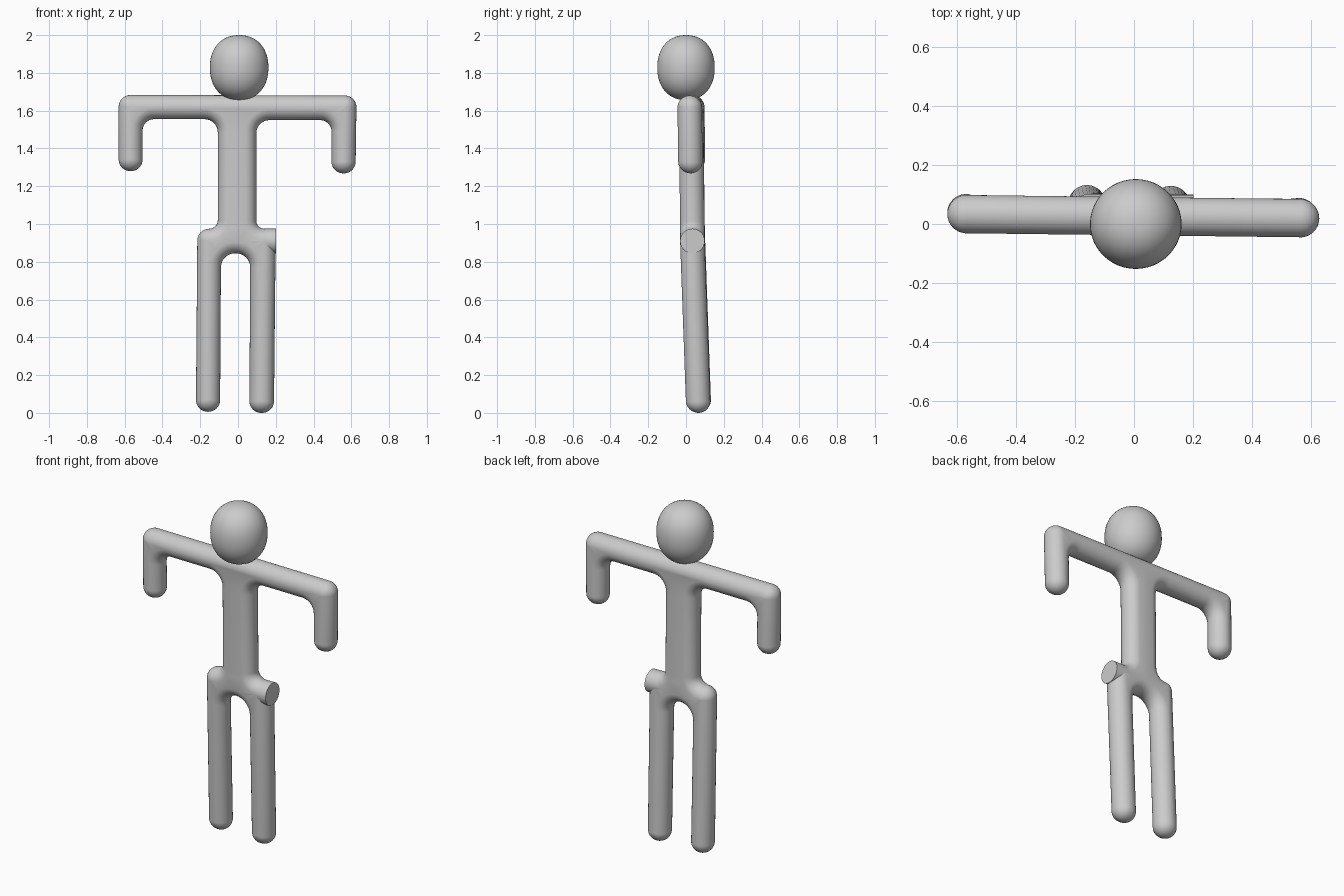
import bpy, bmesh, math
from mathutils import Vector, Matrix

if "Cube" in bpy.data.objects:
    bpy.data.objects.remove(bpy.data.objects["Cube"])

grey = bpy.data.materials.new("light_grey")
grey.diffuse_color = (0.6, 0.6, 0.6, 1)
grey.use_nodes = True
grey.node_tree.nodes["Principled BSDF"].inputs["Base Color"].default_value = grey.diffuse_color


def finish(bm, name):
    bmesh.ops.recalc_face_normals(bm, faces=bm.faces)
    me = bpy.data.meshes.new(name)
    bm.to_mesh(me)
    bm.free()
    ob = bpy.data.objects.new(name, me)
    me.materials.append(grey)
    bpy.context.collection.objects.link(ob)
    bpy.ops.object.select_all(action='DESELECT')
    ob.select_set(True)
    bpy.context.view_layer.objects.active = ob
    bpy.ops.object.shade_smooth_by_angle(angle=math.radians(40))
    return ob


def lean(x, z):
    """Depth of the body's middle: the figure leans back a little at the feet."""
    if z > 0.91:
        return 0.035 - 0.012 * (z - 0.91) - 0.012 * x
    return 0.035 + 0.036 * (0.91 - z) - 0.012 * x


def rounded_outline(corners, steps=8):
    """Clockwise corners (x, z, radius) -> list of (point, inward normal)."""
    out = []
    n = len(corners)
    for i, (x, z, r) in enumerate(corners):
        p = Vector((x, z))
        a = (Vector(corners[i - 1][:2]) - p).normalized()
        b = (Vector(corners[(i + 1) % n][:2]) - p).normalized()
        half = a.angle(b) / 2
        centre = p + (a + b).normalized() * (r / math.sin(half))
        tan = r / math.tan(half)
        u = (p + a * tan - centre) / r
        v = (p + b * tan - centre) / r
        convex = a.x * b.y - a.y * b.x > 0
        sweep = math.pi - 2 * half
        for k in range(steps + 1):
            t = k / steps
            d = (u * math.sin((1 - t) * sweep) + v * math.sin(t * sweep)) / math.sin(sweep)
            out.append((centre + d * r, -d if convex else d))
    return out


# Body: front outline with filleted corners, rounded in depth to make tubes
E = 0.062
corners = [
    (-0.632, 1.683, E), (0.628, 1.68, E), (0.622, 1.268, E), (0.495, 1.268, E),
    (0.495, 1.55, 0.06), (0.097, 1.55, 0.07), (0.097, 0.977, 0.04),
    (0.20, 0.972, E), (0.19, 0.0, E), (0.06, 0.0, E),
    (0.065, 0.845, 0.075), (-0.09, 0.845, 0.075),
    (-0.095, 0.006, E), (-0.223, 0.006, E), (-0.215, 0.972, E),
    (-0.107, 0.977, 0.045), (-0.107, 1.555, 0.07), (-0.505, 1.555, 0.06),
    (-0.505, 1.28, E), (-0.632, 1.28, E),
]
outline = rounded_outline(corners)
R, RINGS, TOP = 0.065, 7, 1.46
bm = bmesh.new()
rings = []
for k in range(-RINGS, RINGS + 1):
    phi = TOP * k / RINGS
    inset = R * (1 - math.cos(phi))
    ring = []
    for p, nrm in outline:
        q = p + nrm * inset
        ring.append(bm.verts.new((q.x, R * math.sin(phi), q.y)))
    rings.append(ring)
count = len(outline)
for r0, r1 in zip(rings, rings[1:]):
    for i in range(count):
        j = (i + 1) % count
        bm.faces.new((r0[i], r0[j], r1[j], r1[i]))
caps = [bm.faces.new(rings[0]), bm.faces.new(rings[-1])]
bmesh.ops.recalc_face_normals(bm, faces=bm.faces)
bmesh.ops.triangulate(bm, faces=caps)
for v in bm.verts:
    v.co.y += lean(v.co.x, v.co.z)
finish(bm, "body")

# Flat-ended stub on the right hip
bm = bmesh.new()
bmesh.ops.create_cone(bm, cap_ends=True, segments=40, radius1=0.065, radius2=0.065, depth=0.13,
                      matrix=Matrix.Translation((0.137, 0.034, 0.91)) @ Matrix.Rotation(math.pi / 2, 4, 'Y'))
finish(bm, "hip_stub")

# Head: slightly squared egg
bm = bmesh.new()
bmesh.ops.create_uvsphere(bm, u_segments=48, v_segments=32, radius=1)
P = 2.2
for v in bm.verts:
    rho = math.hypot(v.co.x, v.co.y)
    v.co *= (rho ** P + abs(v.co.z) ** P) ** (-1 / P)
    v.co = Vector((0.006 + v.co.x * 0.155, v.co.y * 0.152, 1.828 + v.co.z * 0.172))
finish(bm, "head")
